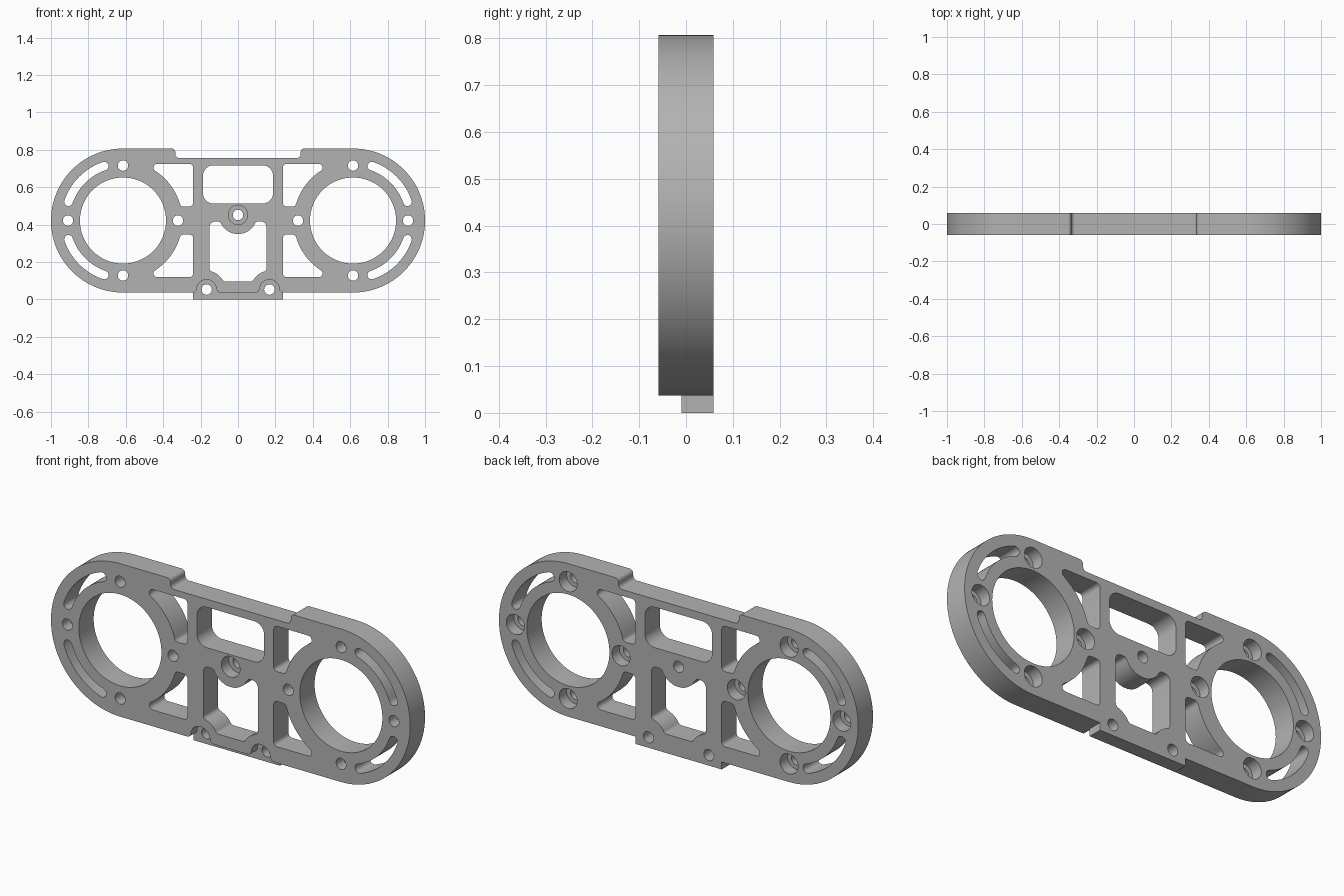
import bpy, bmesh
from math import sin, cos, atan2, degrees, radians, sqrt

if "Cube" in bpy.data.objects:
    bpy.data.objects.remove(bpy.data.objects["Cube"])

T = 0.059                 # half thickness of the plate
RX, RZ = 0.615, 0.422     # centre of each round opening
HOLE = 0.028              # bolt hole radius


def arc(cx, cz, r, a0, a1, n=8):
    """Points on an arc, angles in degrees."""
    return [(cx + r * cos(radians(a0 + (a1 - a0) * i / n)),
             cz + r * sin(radians(a0 + (a1 - a0) * i / n))) for i in range(n + 1)]


def circle(cx, cz, r, n=32):
    return arc(cx, cz, r, 0, 360, n)[:-1]


def symmetric(half):
    """Close a right-hand profile with its mirror image."""
    return half + [(-x, z) for x, z in reversed(half)]


def solid(name, prisms):
    """One mesh made of prisms: (profile in x-z, y front, y back)."""
    bm = bmesh.new()
    for pts, y0, y1 in prisms:
        front = [bm.verts.new((x, y0, z)) for x, z in pts]
        back = [bm.verts.new((x, y1, z)) for x, z in pts]
        bm.faces.new(front)
        bm.faces.new(back[::-1])
        for i in range(len(pts)):
            j = (i + 1) % len(pts)
            bm.faces.new((front[j], front[i], back[i], back[j]))
    bmesh.ops.recalc_face_normals(bm, faces=bm.faces)
    mesh = bpy.data.meshes.new(name)
    bm.to_mesh(mesh)
    bm.free()
    ob = bpy.data.objects.new(name, mesh)
    bpy.context.collection.objects.link(ob)
    return ob


# Plate outline: rounded ends, lowered middle of the top edge, tab below
half = [(0.24, 0), (0.24, 0.037)]
half += arc(RX, RZ, 0.385, -90, 90, 64)
half += arc(0.355, 0.787, 0.02, 90, 180)
half += arc(0.315, 0.777, 0.02, 0, -90)
plate = solid("mounting_plate", [(symmetric(half), -T, T)])

through, recess = [], []


def cut(pts):
    through.append((pts, -0.1, 0.1))


# Upper middle window with rounded corners
r = 0.055
cut(symmetric(arc(0.187 - r, 0.513 + r, r, -90, 0) + arc(0.187 - r, 0.717 - r, r, 0, 90)))

# Lower middle window, shaped around the centre boss and the two bottom bosses
BX, BZ, CZ = 0.168, 0.053, 0.452
f = 0.02
fx = BX - sqrt(0.12 ** 2 - (0.115 - BZ) ** 2)
fz = BZ + sqrt(0.12 ** 2 - (BX - 0.132) ** 2)
a_low = degrees(atan2(0.115 - BZ, fx - BX))
a_high = degrees(atan2(fz - BZ, 0.132 - BX))
tx = sqrt(0.122 ** 2 - (CZ - 0.397) ** 2)
a_top = degrees(atan2(0.397 - CZ, tx))
half = arc(fx, 0.115, f, -90, a_low - 180 + 180 - 180 if a_low < 0 else a_low - 180, 6)
half += arc(BX, BZ, 0.10, a_low, a_high, 10)[1:]
half += arc(0.132, fz, f, a_high - 180, 0, 8)[1:]
half += arc(0.122, 0.387, 0.03, 0, 90)
half += arc(tx, 0.397, f, 90, 180 + a_top, 6)
half += arc(0, CZ, 0.102, a_top, -90, 14)[1:-1]
cut(symmetric(half))

# Centre hole, counterbored from the front
cut(circle(0, CZ, HOLE))
recess.append((circle(0, CZ, 0.052), -0.1, 0.0))

# Corner pocket profile beside the ring, relative to the ring centre
ring, f = 0.317, 0.02
top, low, side = 0.303, 0.075, RX - 0.24
hx = sqrt((ring + f) ** 2 - (top - f) ** 2)
lx = sqrt((ring + f) ** 2 - (low + f) ** 2)
a_hi = degrees(atan2(top - f, hx))
a_lo = degrees(atan2(low + f, lx))
pocket = arc(hx, top - f, f, 90, 180 + a_hi)
pocket += arc(0, 0, ring, a_hi, a_lo, 16)[1:-1]
pocket += arc(lx, low + f, f, 180 + a_lo, 270)
pocket += arc(side - f, low + f, f, -90, 0)
pocket += arc(side - f, top - f, f, 0, 90)

# Curved slot profile, relative to the ring centre
SR, SW, A0, A1 = 0.308, 0.023, 19, 71
slot = arc(0, 0, SR + SW, A0, A1, 20)
slot += arc(SR * cos(radians(A1)), SR * sin(radians(A1)), SW, A1, A1 + 180)[1:-1]
slot += arc(0, 0, SR - SW, A1, A0, 20)
slot += arc(SR * cos(radians(A0)), SR * sin(radians(A0)), SW, A0 + 180, A0 + 360)[1:-1]

for s in (-1, 1):
    # Large round opening with four bolt holes counterbored from the back
    cut(circle(s * RX, RZ, 0.23, 96))
    for dx, dz in ((1, 0), (-1, 0), (0, 1), (0, -1)):
        x, z = s * RX + dx * 0.294, RZ + dz * 0.294
        cut(circle(x, z, HOLE))
        recess.append((circle(x, z, 0.05), 0.0, 0.1))
    for v in (-1, 1):
        cut([(s * (RX - x), RZ + v * z) for x, z in pocket])
        cut([(s * (RX + x), RZ + v * z) for x, z in slot])
    # Bottom bolt holes
    cut(circle(s * BX, BZ, HOLE))

# Front relief over the tab, arched around the bottom bolt holes
half = arc(0.095, 0.057, 0.02, -90, 0)
half += arc(BX, BZ, 0.053, 177, 3, 24)
half += arc(0.241, 0.057, 0.02, 180, 270)
half += [(0.241, -0.05)]
recess.append((symmetric(half), -0.1, -0.01))

# Carve the plate
bpy.context.view_layer.objects.active = plate
plate.select_set(True)
for name, prisms in (("recess_cutter", recess), ("through_cutter", through)):
    cutter = solid(name, prisms)
    cutter.hide_render = True
    mod = plate.modifiers.new(name, 'BOOLEAN')
    mod.operation = 'DIFFERENCE'
    mod.solver = 'EXACT'
    mod.object = cutter
    bpy.ops.object.modifier_apply(modifier=mod.name)
    bpy.data.objects.remove(cutter)

# Plain grey finish
grey = bpy.data.materials.new("plain_grey")
grey.use_nodes = True
colour = (0.45, 0.45, 0.45, 1)
grey.diffuse_color = colour
grey.node_tree.nodes["Principled BSDF"].inputs["Base Color"].default_value = colour
plate.data.materials.clear()
plate.data.materials.append(grey)
bpy.ops.object.shade_smooth_by_angle(angle=radians(30))
